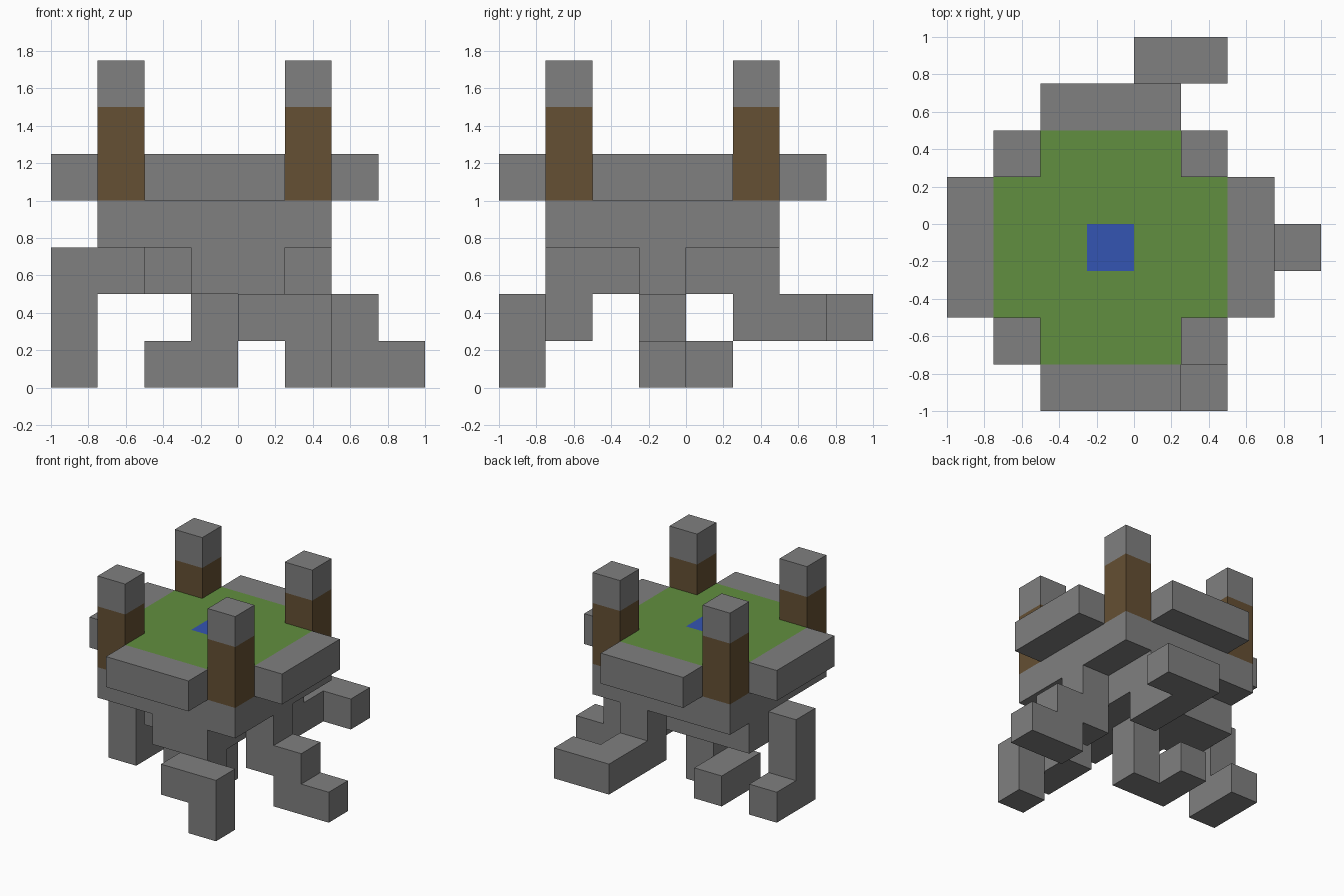
import bpy, bmesh
from mathutils import Vector

old = bpy.data.objects.get("Cube")
if old:
    bpy.data.objects.remove(old, do_unlink=True)

UNIT = 0.25
ORIGIN = Vector((-1, -1, 0))
AXES = [Vector((1, 0, 0)), Vector((0, 1, 0)), Vector((0, 0, 1))]
STEPS = {"E": (1, 0, 0), "W": (-1, 0, 0), "N": (0, 1, 0),
         "S": (0, -1, 0), "U": (0, 0, 1), "D": (0, 0, -1)}


def material(name, r, g, b):
    mat = bpy.data.materials.new(name)
    mat.use_nodes = True
    mat.diffuse_color = (r, g, b, 1)
    mat.node_tree.nodes["Principled BSDF"].inputs["Base Color"].default_value = (r, g, b, 1)
    return mat


stone = material("stone grey", 0.214, 0.214, 0.214)
grass = material("grass green", 0.12, 0.275, 0.05)
wood = material("wood brown", 0.13, 0.08, 0.033)
water = material("water blue", 0.034, 0.09, 0.445)


def block(i, j, k):
    """All cells in a box of inclusive (low, high) index ranges."""
    return {(x, y, z) for x in range(i[0], i[1] + 1)
            for y in range(j[0], j[1] + 1) for z in range(k[0], k[1] + 1)}


def path(start, moves):
    """Cells visited by walking from a start cell."""
    cell, cells = start, {start}
    for m in moves:
        cell = tuple(c + d for c, d in zip(cell, STEPS[m]))
        cells.add(cell)
    return cells


def build(name, cells, mat):
    """One closed mesh from a set of unit cells, without inner walls."""
    bm = bmesh.new()
    for cell in sorted(cells):
        centre = Vector(cell) + Vector((0.5, 0.5, 0.5))
        for a in range(3):
            for sign in (1, -1):
                n = AXES[a] * sign
                if tuple(int(c + d) for c, d in zip(cell, n)) in cells:
                    continue
                u = AXES[(a + 1) % 3] / 2
                v = AXES[(a + 2) % 3] / 2 * sign
                mid = centre + n / 2
                bm.faces.new([bm.verts.new(ORIGIN + UNIT * (mid + p))
                              for p in (-u - v, u - v, u + v, v - u)])
    bmesh.ops.remove_doubles(bm, verts=bm.verts, dist=0.001)
    bmesh.ops.dissolve_limit(bm, angle_limit=0.01, verts=bm.verts, edges=bm.edges)
    mesh = bpy.data.meshes.new(name)
    bm.to_mesh(mesh)
    bm.free()
    mesh.materials.append(mat)
    obj = bpy.data.objects.new(name, mesh)
    bpy.context.collection.objects.link(obj)


# Stone base: slab with a smaller stepped underside
under = block((2, 4), (2, 4), (2, 2)) | block((3, 4), (1, 1), (2, 2)) | block((1, 1), (3, 4), (2, 2))
build("base", block((1, 5), (1, 5), (3, 3)) | under, stone)

# Lawn with a pool cell in the middle
pool = {(3, 3, 4)}
corners = {(i, j, 4) for i in (1, 5) for j in (1, 5)}
build("lawn", block((1, 5), (1, 5), (4, 4)) - corners - pool, grass)
build("pool", pool, water)

# Low walls around the lawn
for side, at in (("low", 0), ("high", 6)):
    build("wall_x_" + side, block((at, at), (2, 4), (4, 4)), stone)
    build("wall_y_" + side, block((2, 4), (at, at), (4, 4)), stone)

# Corner posts with stone caps
for i, j, k in sorted(corners):
    build("post", block((i, i), (j, j), (4, 5)), wood)
    build("post_cap", {(i, j, 6)}, stone)

# Crooked legs
build("front_leg", path((4, 1, 1), "SED"), stone)
build("back_leg", path((4, 5, 2), "DNNE"), stone)
build("left_leg", path((5, 3, 2), "DEDE"), stone)
build("right_leg", path((1, 3, 2), "WDDN") - under, stone)
build("middle_leg", path((3, 3, 1), "DWN"), stone)
